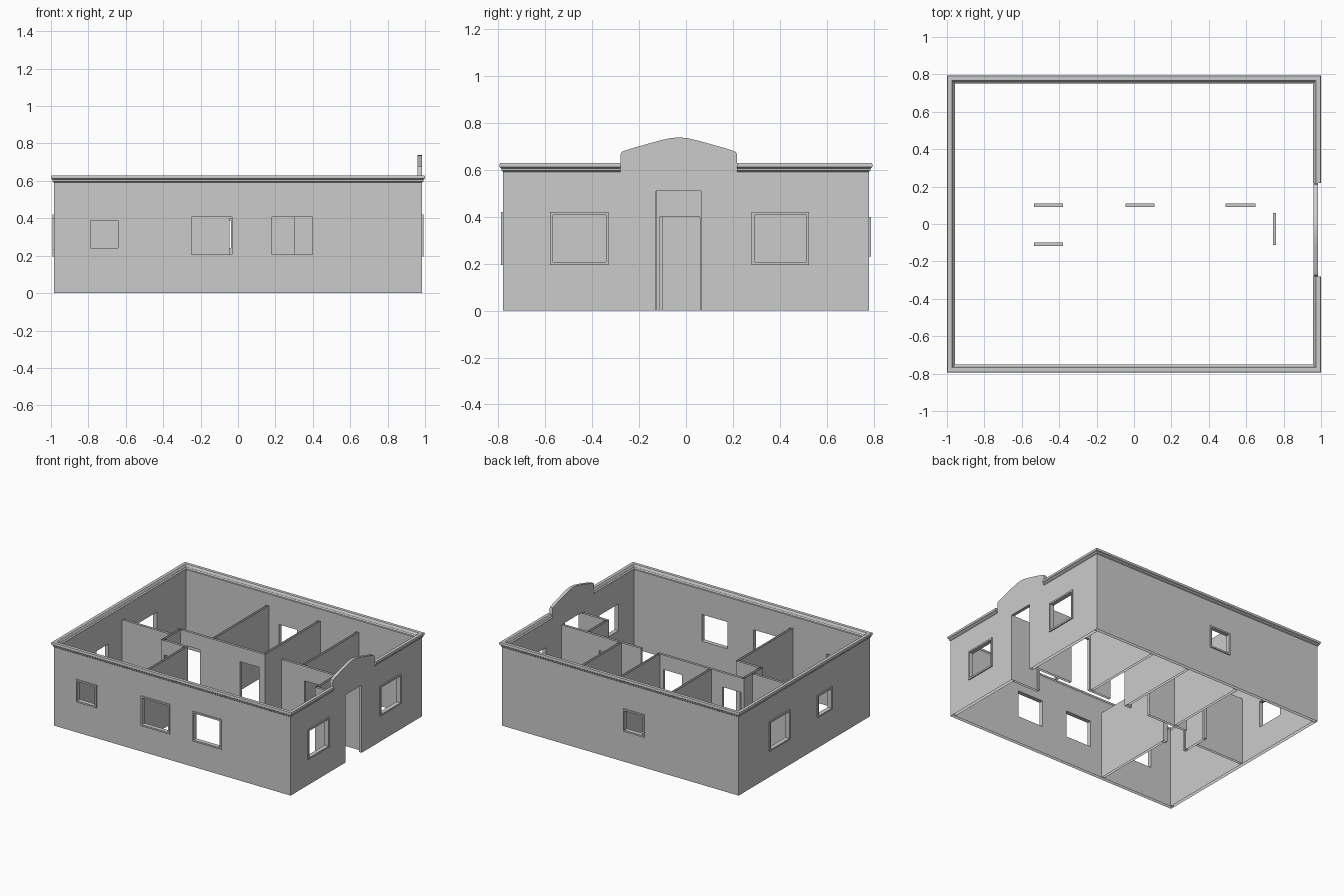
import bpy, bmesh
from math import radians

if "Cube" in bpy.data.objects:
    bpy.data.objects.remove(bpy.data.objects["Cube"])

X, Y, T, H = 0.985, 0.78, 0.024, 0.60   # outer wall half sizes, thickness, height
PT, PH = 0.018, 0.51                    # partition thickness and height


def finish(name, bm):
    bmesh.ops.remove_doubles(bm, verts=bm.verts, dist=1e-5)
    bmesh.ops.recalc_face_normals(bm, faces=bm.faces)
    me = bpy.data.meshes.new(name)
    bm.to_mesh(me)
    bm.free()
    ob = bpy.data.objects.new(name, me)
    bpy.context.collection.objects.link(ob)
    return ob


def panel(name, axis, a0, a1, p0, p1, z0, z1, holes=(), caps=False):
    """Upright slab along axis from a0 to a1, between planes p0 and p1, with
    rectangular holes (a0, a1, z0, z1) and their reveals."""
    bm = bmesh.new()
    us = sorted({a0, a1, *[v for h in holes for v in h[:2]]})
    zs = sorted({z0, z1, *[v for h in holes for v in h[2:]]})

    def quad(pts):
        bm.faces.new([bm.verts.new((u, p, z) if axis == 'x' else (p, u, z)) for u, p, z in pts])

    def solid(i, j):
        if not (0 <= i < len(us) - 1 and 0 <= j < len(zs) - 1):
            return False
        u, z = (us[i] + us[i + 1]) / 2, (zs[j] + zs[j + 1]) / 2
        return not any(h[0] < u < h[1] and h[2] < z < h[3] for h in holes)

    for i in range(len(us) - 1):
        for j in range(len(zs) - 1):
            if not solid(i, j):
                continue
            u, v, a, b = us[i], us[i + 1], zs[j], zs[j + 1]
            for p in (p0, p1):
                quad([(u, p, a), (v, p, a), (v, p, b), (u, p, b)])
            for di, w in ((-1, u), (1, v)):
                if not solid(i + di, j):
                    quad([(w, p0, a), (w, p1, a), (w, p1, b), (w, p0, b)])
            for dj, w in ((-1, a), (1, b)):
                # wall tops and bottoms stay open, only openings get reveals
                if not solid(i, j + dj) and (caps or z0 < w < z1):
                    quad([(u, p0, w), (v, p0, w), (v, p1, w), (u, p1, w)])
    return finish(name, bm)


def outer_wall(name, axis, a0, a1, face, sign, windows, doors=()):
    """Outer wall plus a raised frame round each window."""
    f = 0.012
    holes = [(a + f, b - f, c + f, d - f) for a, b, c, d in windows]
    panel(name, axis, a0, a1, face, face - sign * T, 0, H, holes + list(doors))
    for n, (w, h) in enumerate(zip(windows, holes)):
        panel(f"{name}_window_frame_{n + 1}", axis, w[0], w[1], face, face + sign * 0.008,
              w[2], w[3], [h], caps=True)


# Outer walls with windows and the front door opening
BIG, SMALL = (0.195, 0.42), (0.23, 0.40)
outer_wall("front_wall", 'x', -X, X, -Y, -1,
           [(-0.80, -0.63, *SMALL), (-0.26, -0.02, *BIG), (0.17, 0.41, *BIG)])
outer_wall("back_wall", 'x', -X, X, Y, 1, [(-0.20, -0.025, *SMALL)])
outer_wall("left_wall", 'y', -Y + T, Y - T, -X, -1,
           [(0.175, 0.42, *BIG), (-0.325, -0.155, *SMALL)])
outer_wall("entrance_wall", 'y', -Y + T, Y - T, X, 1,
           [(-0.58, -0.33, *BIG), (0.28, 0.525, *BIG)], [(-0.127, 0.065, 0, 0.51)])

# Interior partitions: axis, start, end, centre plane, doors (start, end)
IX, IY = X - T, Y - T
partitions = {
    "hall_back_wall": ('x', -0.56, 0.16, 0.1, [(-0.535, -0.38), (-0.045, 0.11)]),
    "hall_back_wall_right": ('x', 0.30, IX, 0.1, [(0.49, 0.65)]),
    "hall_front_wall": ('x', -0.56, -0.346, -0.108, [(-0.535, -0.38)]),
    "hall_end_wall": ('y', -0.117, 0.109, -0.55, []),
    "left_room_divider": ('x', -IX, -0.559, 0.0, []),
    "front_room_divider": ('y', -IY, -0.117, -0.355, []),
    "back_room_divider_1": ('y', 0.109, IY, -0.28, []),
    "back_room_divider_2": ('y', 0.109, IY, 0.151, []),
    "back_room_divider_3": ('y', 0.109, IY, 0.47, []),
    "lobby_side_wall": ('x', 0.742, IX, -0.135, []),
    "lobby_door_wall": ('y', -0.126, 0.091, 0.751, [(-0.113, 0.06)]),
}
for name, (axis, a, b, c, doors) in partitions.items():
    panel(name, axis, a, b, c - PT / 2, c + PT / 2, 0, PH,
          [(d0, d1, 0, 0.40) for d0, d1 in doors])

# Cornice swept round the wall top, interrupted by the entrance parapet
Y0, Y1 = -0.28, 0.218
profile = [(0, 0.592), (0.006, 0.597), (0.008, 0.607), (0.014, 0.612), (0.015, 0.622),
           (0.012, 0.63), (-0.012, 0.63), (-0.018, 0.622), (-0.02, 0.612),
           (-0.028, 0.605), (-0.028, 0.598), (-T, 0.592)]
path = [lambda d: (X + d, Y1), lambda d: (X + d, Y + d), lambda d: (-X - d, Y + d),
        lambda d: (-X - d, -Y - d), lambda d: (X + d, -Y - d), lambda d: (X + d, Y0)]
bm = bmesh.new()
rings = [[bm.verts.new((*at(d), z)) for d, z in profile] for at in path]
for r, s in zip(rings, rings[1:]):
    for k in range(len(profile) - 1):
        bm.faces.new((r[k], r[k + 1], s[k + 1], s[k]))
for r in (rings[0], rings[-1]):
    bm.faces.new(r)
cornice = finish("cornice", bm)

# Arched parapet over the entrance
half = [(0.249, H), (0.249, 0.665), (0.243, 0.677), (0.225, 0.684), (0.19, 0.695),
        (0.14, 0.709), (0.09, 0.723), (0.04, 0.735)]
mid = (Y0 + Y1) / 2
outline = [(mid + d, z) for d, z in half] + [(mid, 0.739)] + [(mid - d, z) for d, z in half[::-1]]
bm = bmesh.new()
face = bm.faces.new([bm.verts.new((X - T, y, z)) for y, z in outline])
ext = bmesh.ops.extrude_face_region(bm, geom=[face])
for v in ext["geom"]:
    if isinstance(v, bmesh.types.BMVert):
        v.co.x = X
if not face.is_valid or len(bm.faces) < len(outline) + 2:
    bm.faces.new([v for v in bm.verts if v.co.x < X - T / 2][:len(outline)])
parapet = finish("entrance_parapet", bm)

for ob in (cornice, parapet):
    bpy.ops.object.select_all(action='DESELECT')
    ob.select_set(True)
    bpy.context.view_layer.objects.active = ob
    bpy.ops.object.shade_smooth_by_angle(angle=radians(30))
